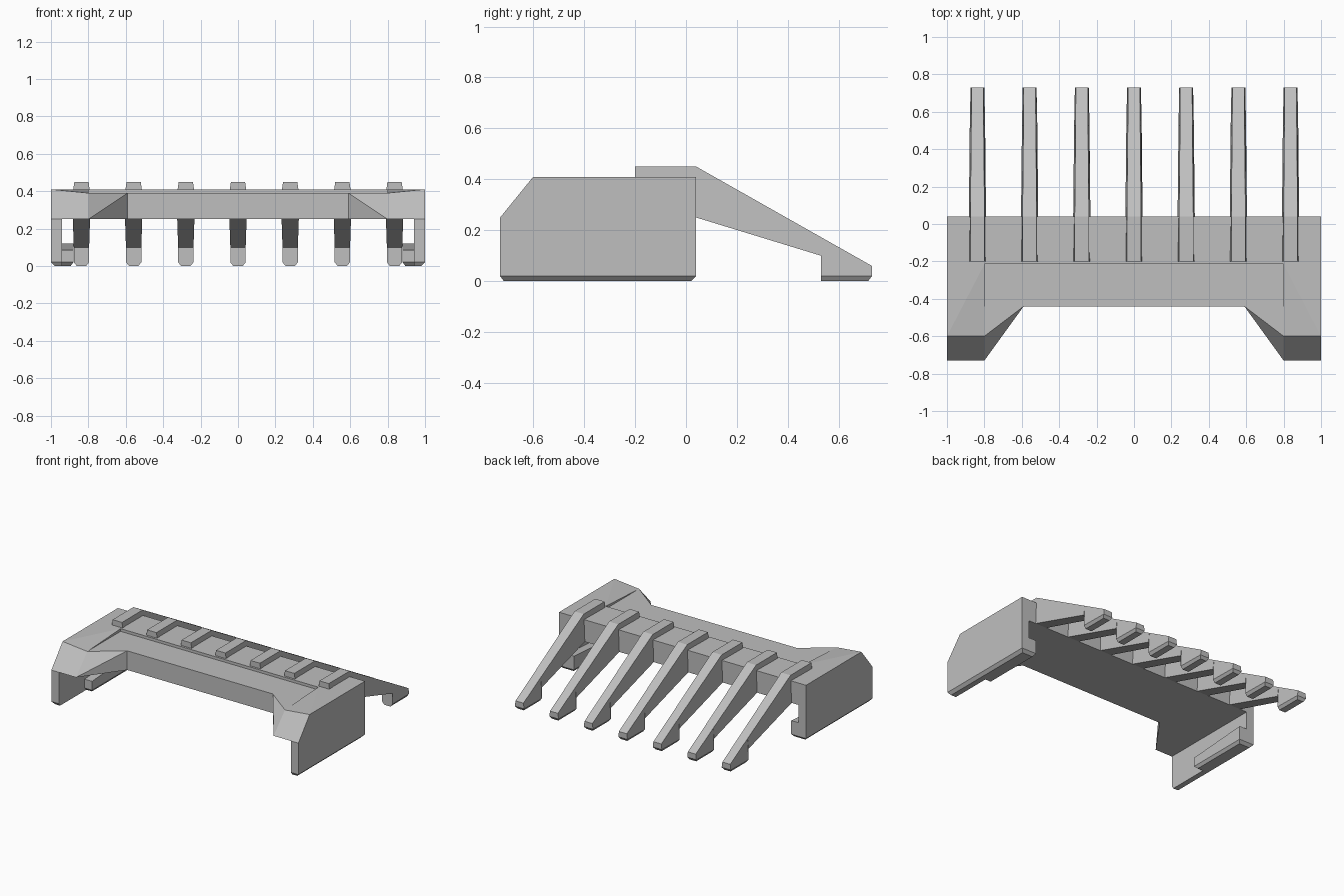
import bpy
import bmesh

if "Cube" in bpy.data.objects:
    bpy.data.objects.remove(bpy.data.objects["Cube"], do_unlink=True)

# Single plain grey
grey = bpy.data.materials.new("plain_grey")
grey.use_nodes = True
tone = (0.52, 0.52, 0.52, 1)
grey.diffuse_color = tone
grey.node_tree.nodes["Principled BSDF"].inputs["Base Color"].default_value = tone


def finish(name, bm, mirror=False):
    """Turn a bmesh into a flat shaded object, optionally mirrored in x."""
    bmesh.ops.remove_doubles(bm, verts=bm.verts, dist=0.0001)
    bmesh.ops.recalc_face_normals(bm, faces=bm.faces)
    mesh = bpy.data.meshes.new(name)
    bm.to_mesh(mesh)
    bm.free()
    mesh.materials.append(grey)
    obj = bpy.data.objects.new(name, mesh)
    bpy.context.collection.objects.link(obj)
    if mirror:
        mod = obj.modifiers.new("mirror", "MIRROR")
        mod.use_clip = True
    return obj


def loft(bm, rings):
    """Skin a row of four-cornered rings and cap both ends."""
    rows = [[bm.verts.new(p) for p in ring] for ring in rings]
    for a, b in zip(rows, rows[1:]):
        for i in range(4):
            j = (i + 1) % 4
            bm.faces.new((a[i], a[j], b[j], b[i]))
    bm.faces.new(rows[0])
    bm.faces.new(rows[-1])


def level(x0, x1, y0, y1, z, z_back=None):
    """Horizontal rectangle, optionally rising towards the back."""
    zb = z if z_back is None else z_back
    return [(x0, y0, z), (x1, y0, z), (x1, y1, zb), (x0, y1, zb)]


# Bridge body: left half, named corner points
BACK, STEP, MID, WING, NOSE = 0.04, -0.215, -0.44, -0.6, -0.73
LOW, FLOOR, TOP = 0.25, 0.39, 0.41
points = {
    "back_mid": (0, BACK, TOP), "back_out": (1, BACK, TOP),
    "under_mid": (0, BACK, LOW), "under_out": (1, BACK, LOW),
    "step_mid": (0, STEP, TOP), "step_out": (0.8, STEP, TOP),
    "floor_mid": (0, STEP, FLOOR), "floor_out": (0.8, STEP, FLOOR),
    "edge_mid": (0, MID, FLOOR), "edge_out": (0.59, MID, FLOOR),
    "base_mid": (0, MID, LOW), "base_out": (0.59, MID, LOW),
    "wing_in": (0.8, WING, FLOOR), "wing_out": (1, WING, TOP),
    "nose_in": (0.8, NOSE, LOW), "nose_out": (1, NOSE, LOW),
}
faces = [
    "back_mid back_out step_out step_mid",
    "back_out wing_out step_out",
    "wing_out wing_in step_out",
    "step_out wing_in floor_out",
    "step_mid step_out floor_out floor_mid",
    "floor_mid floor_out wing_in edge_out edge_mid",
    "edge_mid edge_out base_out base_mid",
    "edge_out wing_in nose_in",
    "edge_out nose_in base_out",
    "wing_in wing_out nose_out nose_in",
    "back_out under_out nose_out wing_out",
    "back_mid under_mid under_out back_out",
    "under_mid base_mid base_out nose_in nose_out under_out",
]
bm = bmesh.new()
verts = {key: bm.verts.new(co) for key, co in points.items()}
for face in faces:
    bm.faces.new([verts[key] for key in face.split()])
finish("bridge_body", bm, mirror=True)

# Side walls with chamfered lower edge
bm = bmesh.new()
loft(bm, [level(0.94, 0.98, NOSE + 0.015, BACK - 0.02, 0),
          level(0.94, 1, NOSE, BACK, 0.02),
          level(0.94, 1, NOSE, BACK, LOW)])
finish("side_walls", bm, mirror=True)

# Clip lips on the inside of the walls
bm = bmesh.new()
loft(bm, [level(0.895, 0.97, -0.41, BACK - 0.02, 0),
          level(0.88, 0.97, -0.43, BACK, 0.02),
          level(0.88, 0.97, -0.43, BACK, 0.085, 0.12)])
finish("clip_lips", bm, mirror=True)


# Fingers: tapered sections from front to back, each ending in a foot
def section(x, y, z_top, z_low, w_top, w_low):
    return [(x - w_top, y, z_top), (x + w_top, y, z_top),
            (x + w_low, y, z_low), (x - w_low, y, z_low)]


for n in range(7):
    x = (n - 3) * 0.279
    bm = bmesh.new()
    loft(bm, [section(x, -0.2, 0.45, 0.4, 0.038, 0.045),
              section(x, BACK, 0.45, LOW, 0.038, 0.046),
              section(x, 0.53, 0.173, 0.1, 0.033, 0.041),
              section(x, 0.53, 0.173, 0.02, 0.033, 0.041),
              section(x, 0.73, 0.06, 0.02, 0.032, 0.037)])
    finish(f"finger_{n + 1}", bm)
    bm = bmesh.new()
    loft(bm, [level(x - 0.025, x + 0.025, 0.53, 0.715, 0),
              [(x - 0.041, 0.53, 0.02), (x + 0.041, 0.53, 0.02),
               (x + 0.037, 0.73, 0.02), (x - 0.037, 0.73, 0.02)]])
    finish(f"finger_foot_{n + 1}", bm)
